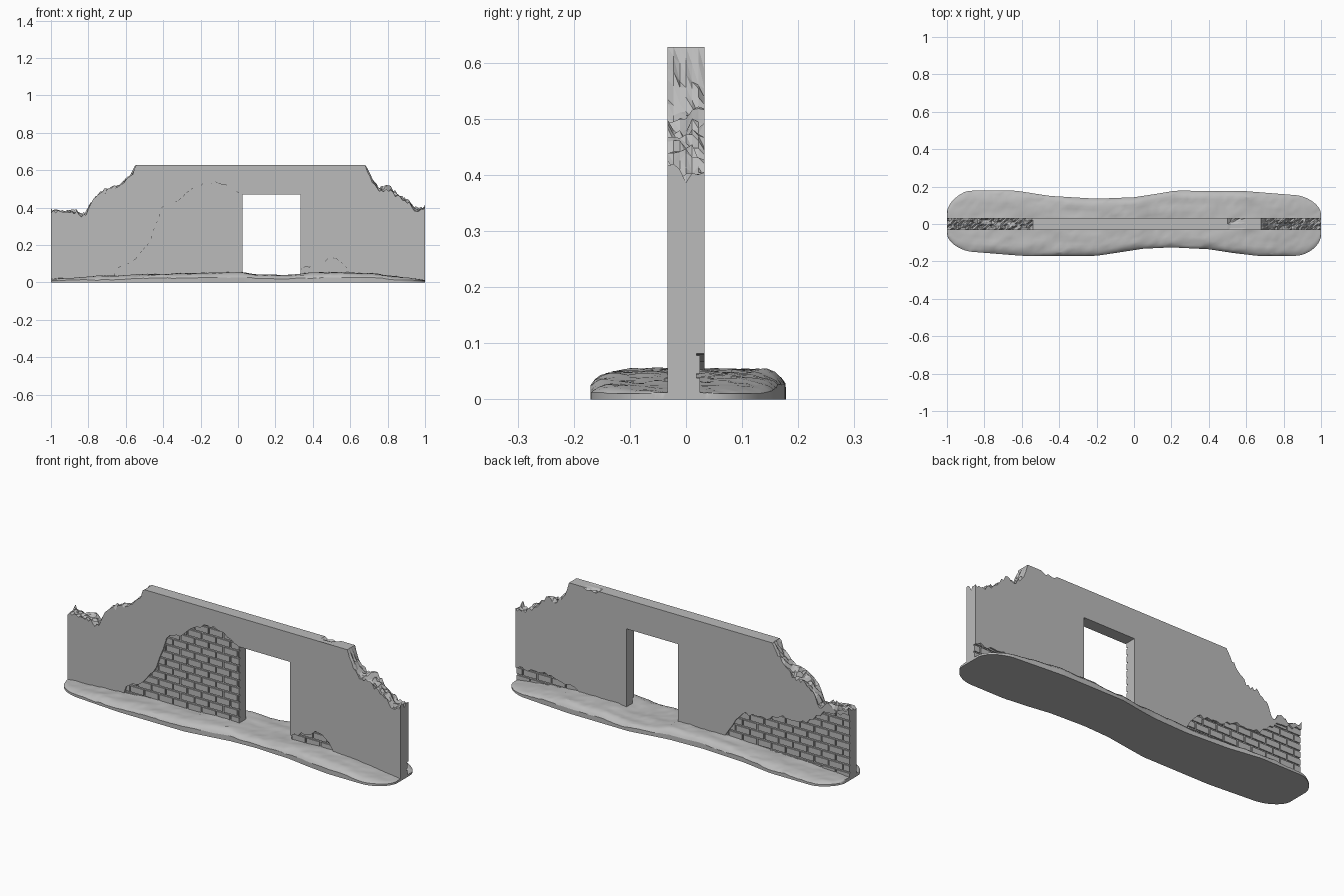
import bpy, bmesh, math, random
from mathutils import Vector, noise

random.seed(4)
if "Cube" in bpy.data.objects:
    bpy.data.objects.remove(bpy.data.objects["Cube"])

grey = bpy.data.materials.new("plain grey")
grey.use_nodes = True
grey.diffuse_color = (0.5, 0.5, 0.5, 1)
grey.node_tree.nodes["Principled BSDF"].inputs["Base Color"].default_value = (0.5, 0.5, 0.5, 1)

HALF = 0.033      # half the wall thickness
MORTAR = 0.019    # distance of the mortar from the wall's middle
BRICK = 0.025     # distance of the brick faces from the wall's middle


def finish(name, bm):
    bmesh.ops.recalc_face_normals(bm, faces=bm.faces)
    mesh = bpy.data.meshes.new(name)
    bm.to_mesh(mesh)
    bm.free()
    mesh.materials.append(grey)
    ob = bpy.data.objects.new(name, mesh)
    bpy.context.collection.objects.link(ob)
    return ob


def lerp_profile(points, x):
    for (x0, z0), (x1, z1) in zip(points, points[1:]):
        if x <= x1:
            return z0 + (z1 - z0) * (x - x0) / (x1 - x0)
    return points[-1][1]


def add_box(bm, lo, hi):
    lo, hi = Vector(lo), Vector(hi)
    verts = bmesh.ops.create_cube(bm, size=1)["verts"]
    for v in verts:
        v.co = (lo + hi) / 2 + v.co * (hi - lo)


def height_block(name, xs, cross, top, bottom):
    """Closed block with a height-field top and a flat underside."""
    bm = bmesh.new()
    tops, lows = [], []
    for x in xs:
        ys = cross(x)
        tops.append([bm.verts.new((x, y, top(x, y, j))) for j, y in enumerate(ys)])
        lows.append([bm.verts.new((x, y, bottom)) for y in ys])
    n = len(tops[0])
    for i in range(len(xs) - 1):
        for j in range(n - 1):
            a, b, c, d = tops[i][j], tops[i + 1][j], tops[i + 1][j + 1], tops[i][j + 1]
            bm.faces.new((a, b, c))
            bm.faces.new((a, c, d))
            bm.faces.new((lows[i][j], lows[i][j + 1], lows[i + 1][j + 1], lows[i + 1][j]))
        for j in (0, n - 1):
            bm.faces.new((lows[i][j], lows[i + 1][j], tops[i + 1][j], tops[i][j]))
    for i in (0, len(xs) - 1):
        for j in range(n - 1):
            bm.faces.new((lows[i][j], lows[i][j + 1], tops[i][j + 1], tops[i][j]))
    return finish(name, bm)


def patch_cutter(name, points, side):
    """Prism over a plaster hole whose upper edge is ragged."""
    count = int((points[-1][0] - points[0][0]) / 0.02)
    edge = []
    for i in range(count + 1):
        x = points[0][0] + (points[-1][0] - points[0][0]) * i / count
        edge.append((x, lerp_profile(points, x) + random.uniform(-0.009, 0.009)))
    outline = [(points[0][0], -0.02)] + edge + [(points[-1][0], -0.02)]
    bm = bmesh.new()
    face = bm.faces.new([bm.verts.new((x, side * MORTAR, z)) for x, z in outline])
    out = bmesh.ops.extrude_face_region(bm, geom=[face])["geom"]
    bmesh.ops.translate(bm, vec=(0, side * 0.03, 0),
                        verts=[g for g in out if isinstance(g, bmesh.types.BMVert)])
    ob = finish(name, bm)
    ob.hide_render = True
    return ob


def boolean(ob, *steps):
    for operation, cutter in steps:
        mod = ob.modifiers.new(operation, 'BOOLEAN')
        mod.operation, mod.object, mod.solver = operation, cutter, 'EXACT'
    graph = bpy.context.evaluated_depsgraph_get()
    mesh = bpy.data.meshes.new_from_object(ob.evaluated_get(graph))
    ob.modifiers.clear()
    ob.data = mesh


def brick_rows(name, x0, x1, height, side):
    """Staggered courses of bricks just proud of the mortar."""
    bm = bmesh.new()
    pitch, length, gap = 0.04, 0.086, 0.008
    for row in range(int(height / pitch) + 1):
        z = 0.006 + row * pitch
        x = x0 - (row % 2) * length / 2
        while x < x1:
            lo, hi = max(x, x0), min(x + length - gap, x1)
            if hi - lo > 0.004:
                ya, yb = sorted((side * (MORTAR - 0.003), side * BRICK))
                add_box(bm, (lo, ya, z), (hi, yb, z + pitch - gap))
            x += length
    return finish(name, bm)


# Wall with crumbled shoulders
skyline = [(-1, .385), (-.93, .375), (-.82, .37), (-.78, .44), (-.7, .48), (-.65, .5),
           (-.6, .55), (-.57, .57), (-.54, .628), (.68, .628), (.71, .56), (.75, .505),
           (.82, .49), (.87, .45), (.92, .42), (.96, .385), (1, .4)]


def wall_top(x, y, j):
    z = lerp_profile(skyline, x)
    if z < 0.625:
        z += 0.028 * noise.noise((x * 14, y * 25, 3)) + random.uniform(-0.014, 0.012)
    elif 0.51 < x < 0.59 and y > -0.03:
        z -= random.uniform(0.004, 0.016) if y > 0.008 else 0.003
    return min(z, 0.628)


steps = [i * 0.0125 for i in range(37)]
wall_xs = [-1 + s for s in steps] + [-.54, .5, .515, .53, .55, .57, .6, .68]
wall_xs += [.692 + s for s in steps[:25]] + [1]
wall_xs = sorted(set(round(x, 4) for x in wall_xs if x <= 1))
wall_ys = [-HALF + 2 * HALF * j / 6 for j in range(7)]
wall = height_block("wall", wall_xs, lambda x: wall_ys, wall_top, 0.004)

# Doorway opening
bm = bmesh.new()
add_box(bm, (0.025, -0.2, -0.1), (0.335, 0.2, 0.47))
door = finish("doorway_cutter", bm)
door.hide_render = True

# Fallen plaster patches showing brickwork: name, side, upper edge
patches = [
    ("front_large", -1, [(-.67, .02), (-.64, .09), (-.55, .115), (-.47, .22), (-.405, .405),
                         (-.31, .44), (-.23, .515), (-.12, .535), (-.05, .51), (.01, .48), (.06, .45)]),
    ("front_small", -1, [(.3, .07), (.36, .08), (.42, .1), (.5, .13), (.57, .1), (.61, .03)]),
    ("back_large", 1, [(-1.03, .37), (-.95, .35), (-.85, .33), (-.74, .25), (-.6, .24),
                       (-.48, .2), (-.37, .2), (-.3, .12), (-.24, .03)]),
    ("back_small", 1, [(.58, .03), (.63, .06), (.72, .08), (.82, .1), (.92, .085), (1.03, .09)]),
]
cutters = []
for name, side, edge in patches:
    cutter = patch_cutter(name + "_cutter", edge, side)
    bricks = brick_rows(name + "_bricks", max(edge[0][0], -1), min(edge[-1][0], 1),
                        max(p[1] for p in edge), side)
    boolean(bricks, ('INTERSECT', cutter), ('DIFFERENCE', door))
    cutters.append(cutter)
boolean(wall, *[('DIFFERENCE', c) for c in cutters], ('DIFFERENCE', door))
for c in cutters + [door]:
    bpy.data.objects.remove(c)

# Earth base with a wavy outline and rough, banked top
back_edge = [(-1, .16), (-.9, .178), (-.63, .178), (-.45, .15), (-.2, .135), (0, .143),
             (.1, .158), (.22, .178), (.58, .177), (.88, .153), (1, .14)]
front_edge = [(-1, .135), (-.9, .146), (-.6, .17), (-.2, .17), (-.1, .155), (.05, .132),
              (.2, .125), (.4, .135), (.53, .155), (.66, .17), (.88, .17), (1, .16)]
ridge = [(-1, .018), (-.75, .032), (-.5, .042), (-.1, .052), (.02, .054), (.1, .04),
         (.28, .038), (.38, .052), (.6, .054), (.8, .038), (1, .012)]
ROWS = 20


def base_cross(x):
    t = max(0, (abs(x) - 0.86) / 0.14)
    squeeze = 0.35 + 0.65 * math.sqrt(max(0, 1 - t * t))
    lo, hi = -lerp_profile(front_edge, x) * squeeze, lerp_profile(back_edge, x) * squeeze
    return [lo + (hi - lo) * (0.5 - 0.5 * math.cos(math.pi * j / ROWS) * (0.7 + 0.3 * abs(1 - 2 * j / ROWS)))
            for j in range(ROWS + 1)]


def base_top(x, y, j):
    z = lerp_profile(ridge, x)
    rim = min(j, ROWS - j)
    z *= (0.5, 0.68, 0.84, 0.95, 1)[min(rim, 4)]
    rough = noise.noise((x * 9, y * 22, 1)) + 0.6 * noise.noise((x * 30, y * 45, 7))
    return max(0.01, z + 0.006 * rough * min(1, (1.1 - abs(x)) * 3))


base_xs = [math.sin(math.pi * (i / 130 - 0.5)) for i in range(131)]
base = height_block("ground_base", base_xs, base_cross, base_top, 0.0)

bpy.ops.object.select_all(action='DESELECT')
base.select_set(True)
bpy.context.view_layer.objects.active = base
bpy.ops.object.shade_smooth_by_angle(angle=math.radians(25))
